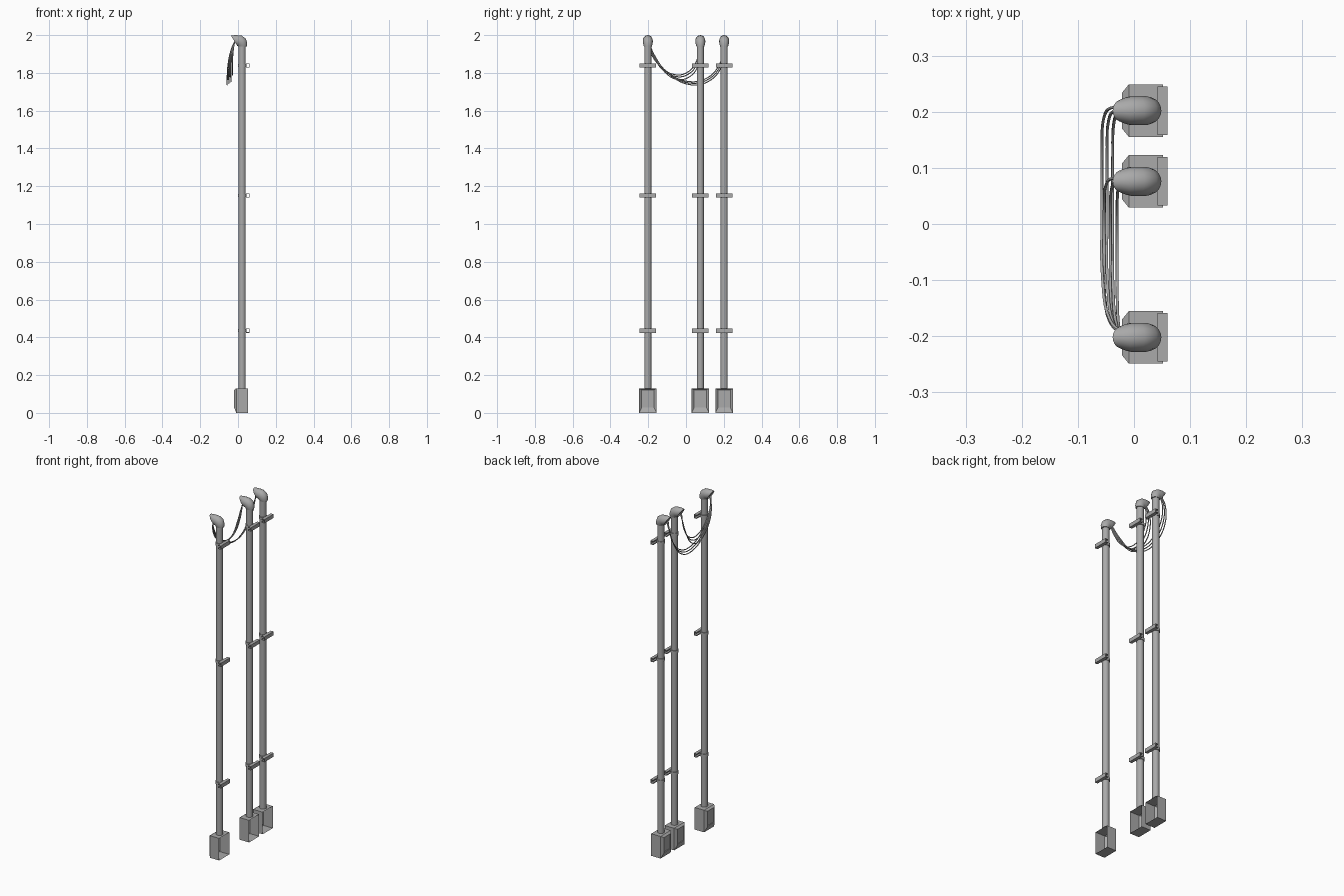
import bpy, bmesh, math
from mathutils import Vector

cube = bpy.data.objects.get("Cube")
if cube:
    bpy.data.objects.remove(cube, do_unlink=True)

grey = bpy.data.materials.new("galvanised grey")
grey.use_nodes = True
GREY = (0.4, 0.4, 0.4, 1)
grey.diffuse_color = GREY
grey.node_tree.nodes["Principled BSDF"].inputs["Base Color"].default_value = GREY

POLE_X, POLE_R = 0.022, 0.019
POLE_YS = {"front": -0.202, "middle": 0.076, "rear": 0.202}
CLAMP_ZS = (0.435, 1.15, 1.84)
BOX_TOP = 0.13


def finish(name, bm, smooth=False):
    bmesh.ops.recalc_face_normals(bm, faces=bm.faces)
    mesh = bpy.data.meshes.new(name)
    bm.to_mesh(mesh)
    bm.free()
    mesh.materials.append(grey)
    obj = bpy.data.objects.new(name, mesh)
    bpy.context.collection.objects.link(obj)
    if smooth:
        bpy.ops.object.select_all(action="DESELECT")
        obj.select_set(True)
        bpy.context.view_layer.objects.active = obj
        bpy.ops.object.shade_smooth_by_angle(angle=math.radians(40))
    return obj


def add_box(bm, lo, hi):
    verts = bmesh.ops.create_cube(bm, size=1)["verts"]
    lo, hi = Vector(lo), Vector(hi)
    for v in verts:
        v.co = (lo + hi) / 2 + v.co * (hi - lo)


def cylinder(name, y, z0, z1, r):
    bm = bmesh.new()
    bmesh.ops.create_cone(bm, cap_ends=True, segments=16,
                          radius1=r, radius2=r, depth=z1 - z0)
    bmesh.ops.translate(bm, verts=bm.verts, vec=(POLE_X, y, (z0 + z1) / 2))
    finish(name, bm, True)


def meter_box(name, y):
    # Shell open at the wall side, with a tapered door on the other side
    bm = bmesh.new()
    add_box(bm, (-0.009, y - 0.047, 0), (0.052, y + 0.047, BOX_TOP))
    bm.normal_update()
    wall = next(f for f in bm.faces if f.normal.x > 0.9)
    door = next(f for f in bm.faces if f.normal.x < -0.9)
    bmesh.ops.delete(bm, geom=[wall], context="FACES_ONLY")
    bmesh.ops.inset_region(bm, faces=[door], thickness=0.001)
    centre = door.calc_center_median()
    for v in door.verts:
        v.co.x = -0.021
        v.co.y = centre.y + (v.co.y - centre.y) * 0.7
        v.co.z = 0.075 + (v.co.z - centre.z) * 0.72
    bmesh.ops.inset_region(bm, faces=[door], thickness=0.006)
    bmesh.ops.inset_region(bm, faces=[door], thickness=0.001, depth=-0.004)
    finish(name, bm)


def wall_channel(name, y, z):
    # C-shaped strut: back plate, two flanges and turned lips
    bm = bmesh.new()
    w, h, t = 0.043, 0.011, 0.003
    add_box(bm, (0.057, y - w, z - h), (0.06, y + w, z + h))
    for s in (-1, 1):
        a, b = sorted((s * h, s * (h - t)))
        add_box(bm, (0.042, y - w, z + a), (0.057, y + w, z + b))
        a, b = sorted((s * (h - t), s * (h - 2 * t)))
        add_box(bm, (0.042, y - w, z + a), (0.044, y + w, z + b))
    finish(name, bm)


def weather_head(name, y):
    # Hood swept as oval rings fanned about the throat
    bm = bmesh.new()
    n, pivot = 20, Vector((-0.002, y, 1.94))
    fan = [(0, .05, .021), (20, .054, .024), (45, .06, .026), (70, .061, .026),
           (95, .06, .026), (110, .063, .024), (122, .068, .02)]
    rings = []
    for deg, outer, half in fan:
        a = math.radians(deg)
        d = Vector((math.cos(a), 0, math.sin(a)))
        inner = 0.003
        ring = []
        for i in range(n):
            p = 2 * math.pi * i / n
            r = (outer + inner) / 2 + (outer - inner) / 2 * math.cos(p)
            ring.append(bm.verts.new(pivot + d * r + Vector((0, half * math.sin(p), 0))))
        rings.append(ring)
    for r0, r1 in zip(rings, rings[1:]):
        for i in range(n):
            j = (i + 1) % n
            bm.faces.new((r0[i], r0[j], r1[j], r1[i]))
    bm.faces.new(rings[0])
    mouth = bm.faces.new(rings[-1])
    bmesh.ops.recalc_face_normals(bm, faces=bm.faces)
    bmesh.ops.inset_region(bm, faces=[mouth], thickness=0.003)
    bmesh.ops.inset_region(bm, faces=[mouth], thickness=0.001, depth=-0.005)
    finish(name, bm, True)


def wire(name, y0, y1, x, dip, shift):
    # Cable sagging between two hood mouths
    sag = [(0, 1), (.06, .72), (.25, .27), (.55, 0), (.8, .1), (.95, .42), (1, .8), (.99, 1)]
    curve = bpy.data.curves.new(name, "CURVE")
    curve.dimensions = "3D"
    curve.bevel_depth = 0.0028
    curve.bevel_resolution = 1
    curve.resolution_u = 5
    curve.use_fill_caps = True
    sp = curve.splines.new("BEZIER")
    sp.bezier_points.add(len(sag) - 1)
    for bp, (t, h) in zip(sp.bezier_points, sag):
        spread = 1 - h ** 3
        bp.co = (-0.018 + (x + 0.018) * spread,
                 y0 + (y1 - y0) * t + shift, dip + (1.965 - dip) * h)
        bp.handle_left_type = bp.handle_right_type = "AUTO"
    curve.materials.append(grey)
    obj = bpy.data.objects.new(name, curve)
    bpy.context.collection.objects.link(obj)


# Three service risers
for side, y in POLE_YS.items():
    cylinder(side + "_pole", y, BOX_TOP, 1.945, POLE_R)
    meter_box(side + "_meter_box", y)
    weather_head(side + "_weather_head", y)
    for k, z in enumerate(CLAMP_ZS, 1):
        cylinder(f"{side}_clamp_{k}", y, z - 0.008, z + 0.008, 0.023)
        wall_channel(f"{side}_wall_channel_{k}", y, z)

# Cables from the front head to the other two
for k, (x, dip) in enumerate(((-0.038, 1.754), (-0.048, 1.746), (-0.057, 1.737))):
    wire(f"long_wire_{k + 1}", POLE_YS["front"], POLE_YS["rear"], x, dip, (k - 1) * 0.006)
for k, (x, dip) in enumerate(((-0.03, 1.79), (-0.042, 1.78), (-0.053, 1.765))):
    wire(f"short_wire_{k + 1}", POLE_YS["front"], POLE_YS["middle"], x, dip, (k - 1) * 0.006)
